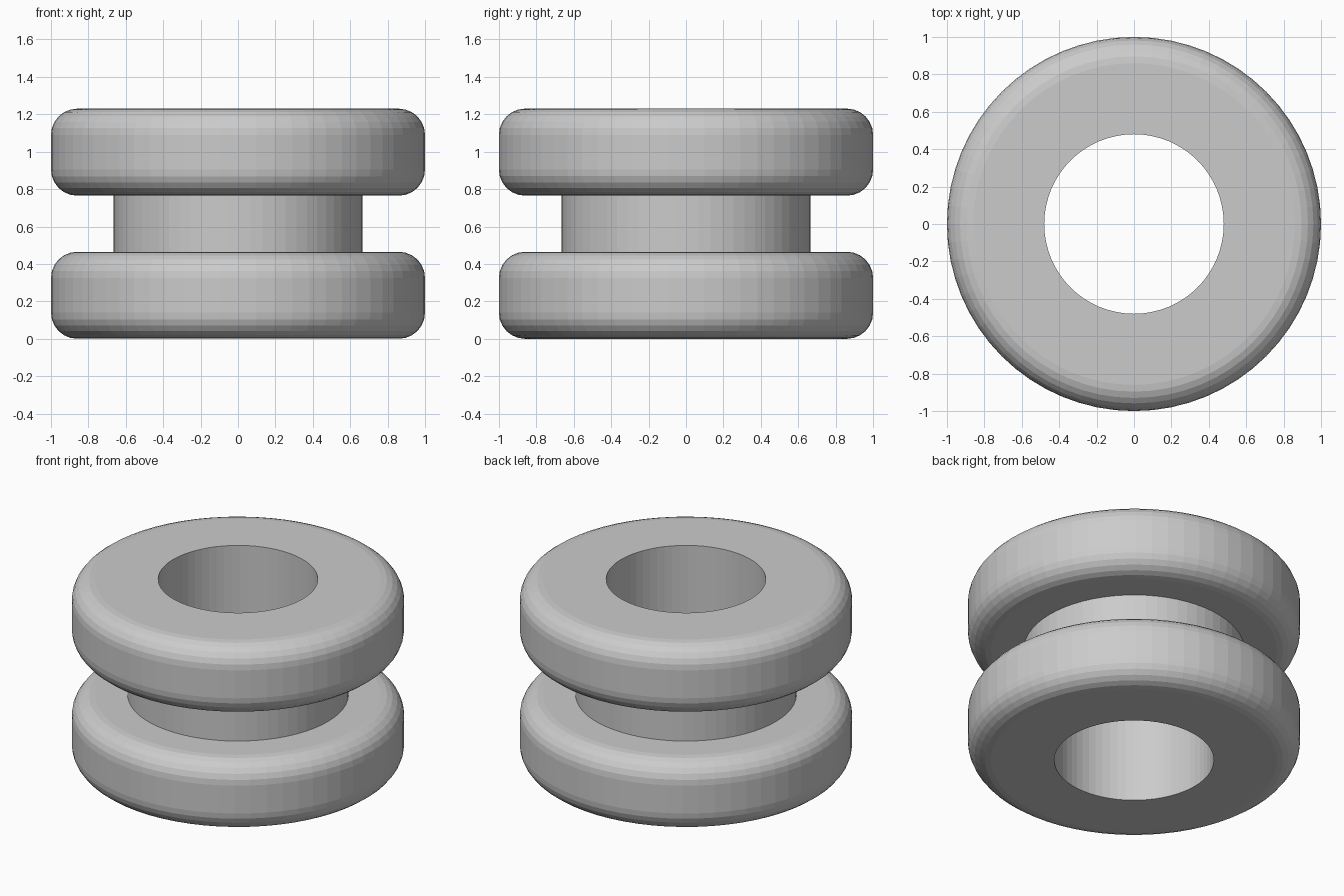
import bpy
import bmesh
from math import cos, sin, pi

cube = bpy.data.objects.get("Cube")
if cube:
    bpy.data.objects.remove(cube, do_unlink=True)

SIDES = 64
BEVEL_STEPS = 6
HEIGHT = 1.23
FLANGE = 0.465
OUTER, NECK, HOLE = 1.0, 0.665, 0.48
ROUND = 0.14

rubber = bpy.data.materials.new("grey rubber")
rubber.use_nodes = True
grey = (0.6, 0.6, 0.6, 1)
rubber.diffuse_color = grey
rubber.node_tree.nodes["Principled BSDF"].inputs["Base Color"].default_value = grey


def rounded_rim(z_low, z_high):
    """Outer edge of a flange, from its lower to its upper face."""
    points = []
    for z, start in ((z_low + ROUND, -pi / 2), (z_high - ROUND, 0)):
        for i in range(BEVEL_STEPS + 1):
            a = start + pi / 2 * i / BEVEL_STEPS
            points.append((OUTER - ROUND + ROUND * cos(a), z + ROUND * sin(a)))
    return points


# Closed cross-section: hole wall, lower flange, neck, upper flange
profile = [(HOLE, 0)]
profile += rounded_rim(0, FLANGE)
profile += [(NECK, FLANGE), (NECK, HEIGHT - FLANGE)]
profile += rounded_rim(HEIGHT - FLANGE, HEIGHT)
profile += [(HOLE, HEIGHT)]

# Revolve the cross-section around the vertical axis
bm = bmesh.new()
rings = []
for s in range(SIDES):
    a = 2 * pi * s / SIDES
    rings.append([bm.verts.new((r * cos(a), r * sin(a), z)) for r, z in profile])
for s in range(SIDES):
    this, after = rings[s], rings[(s + 1) % SIDES]
    for i in range(len(profile)):
        j = (i + 1) % len(profile)
        bm.faces.new((this[i], after[i], after[j], this[j]))
bmesh.ops.recalc_face_normals(bm, faces=bm.faces)

mesh = bpy.data.meshes.new("grommet")
bm.to_mesh(mesh)
bm.free()
mesh.materials.append(rubber)
grommet = bpy.data.objects.new("grommet", mesh)
bpy.context.collection.objects.link(grommet)
